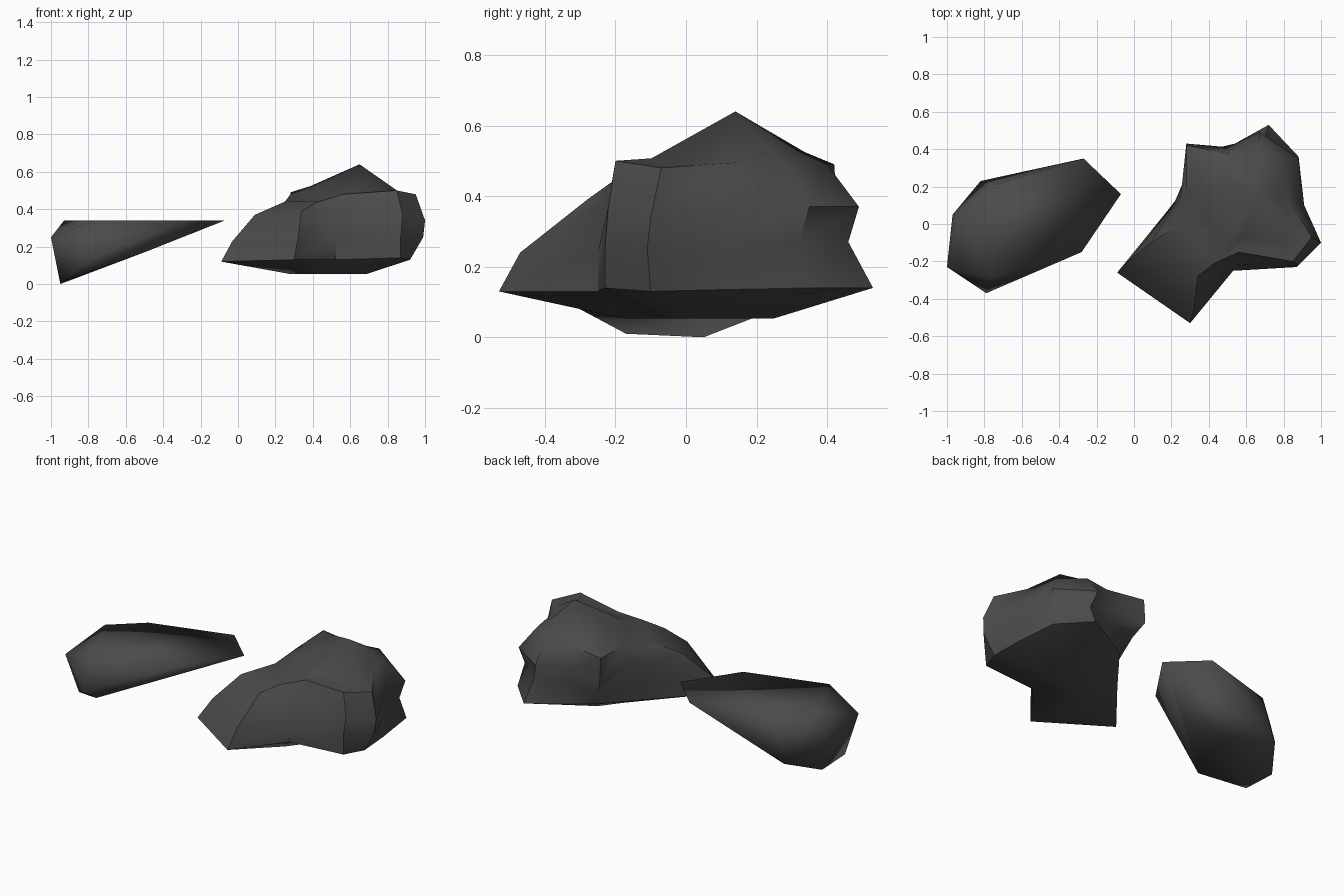
import bpy, bmesh, math
from mathutils import Vector

if "Cube" in bpy.data.objects:
    bpy.data.objects.remove(bpy.data.objects["Cube"])

stone = bpy.data.materials.new("dark_stone")
stone.diffuse_color = (0.07, 0.07, 0.07, 1)
stone.use_nodes = True
stone.node_tree.nodes["Principled BSDF"].inputs["Base Color"].default_value = stone.diffuse_color


def finish(bm, name, angle):
    bmesh.ops.recalc_face_normals(bm, faces=bm.faces)
    me = bpy.data.meshes.new(name)
    bm.to_mesh(me)
    bm.free()
    me.materials.append(stone)
    ob = bpy.data.objects.new(name, me)
    bpy.context.collection.objects.link(ob)
    bpy.ops.object.select_all(action='DESELECT')
    ob.select_set(True)
    bpy.context.view_layer.objects.active = ob
    if angle is None:
        bpy.ops.object.shade_smooth()
    else:
        bpy.ops.object.shade_smooth_by_angle(angle=math.radians(angle))


# Wedge rock: flat top with a hull tapering down to the left
top_rim = [(-.93, .05), (-.75, .21), (-.27, .35), (-.07, .16), (-.28, -.15), (-.76, -.29)]
belly = [(-1, -.23, .25), (-.97, .05, .22), (-.82, .23, .07), (-.95, .05, 0),
         (-.95, -.17, .01), (-.73, -.32, .09), (-.79, -.37, .13),
         (-.52, -.25, .25), (-.5, -.12, .17)]
bm = bmesh.new()
for p in [(x, y, .34) for x, y in top_rim] + belly:
    bm.verts.new(p)
bmesh.ops.convex_hull(bm, input=bm.verts)
loose = [v for v in bm.verts if not v.link_faces]
bmesh.ops.delete(bm, geom=loose, context='VERTS')
finish(bm, "wedge_rock", None)

# Large rock: corner profiles from foot to shoulder, counter-clockwise from the west
corners = [
    [(-.09, -.26, .12), (-.03, -.20, .23), (.09, -.10, .37), (.25, .00, .44)],
    [(.30, -.53, .13), (.32, -.47, .24), (.34, -.28, .39), (.43, -.21, .44)],
    [(.52, -.25, .13), (.53, -.25, .24), (.53, -.22, .38), (.56, -.15, .48)],
    [(.87, -.23, .14), (.87, -.23, .25), (.88, -.22, .37), (.85, -.20, .50)],
    [(.92, -.10, .13), (.99, -.11, .25), (1.0, -.10, .34), (.95, -.07, .48)],
    [(.91, .10, .135), (.91, .10, .25), (.91, .10, .36), (.82, .14, .495)],
    [(.88, .36, .14), (.86, .32, .27), (.88, .35, .37), (.80, .29, .49)],
    [(.72, .53, .14), (.70, .46, .27), (.67, .49, .37), (.67, .40, .49)],
    [(.54, .43, .145), (.51, .41, .27), (.48, .40, .37), (.51, .375, .49)],
    [(.38, .33, .15), (.33, .38, .25), (.28, .43, .34), (.28, .42, .49)],
    [(.17, .06, .135), (.21, .10, .25), (.25, .15, .37), (.28, .18, .48)],
]
top = Vector((.65, .14, .64))
bm = bmesh.new()
cols = []
for i, c in enumerate(corners):
    foot, shoulder = Vector(c[0]), Vector(c[-1])
    under = foot.lerp(Vector((.53, .06, foot.z)), .6)   # tucked-in underside ring
    under.z = .053
    # roof ring, hollowed on the south and east sides
    roof = shoulder.lerp(top, .3) - Vector((0, 0, .035 if 1 <= i <= 5 else .01))
    cols.append([bm.verts.new(p) for p in [under] + c + [roof]])
peak = bm.verts.new(top)
for a, b in zip(cols, cols[1:] + cols[:1]):
    for i in range(5):
        bm.faces.new((a[i], b[i], b[i + 1], a[i + 1]))
    bm.faces.new((a[5], b[5], peak))
bm.faces.new([c[0] for c in reversed(cols)])
finish(bm, "large_rock", 42)
